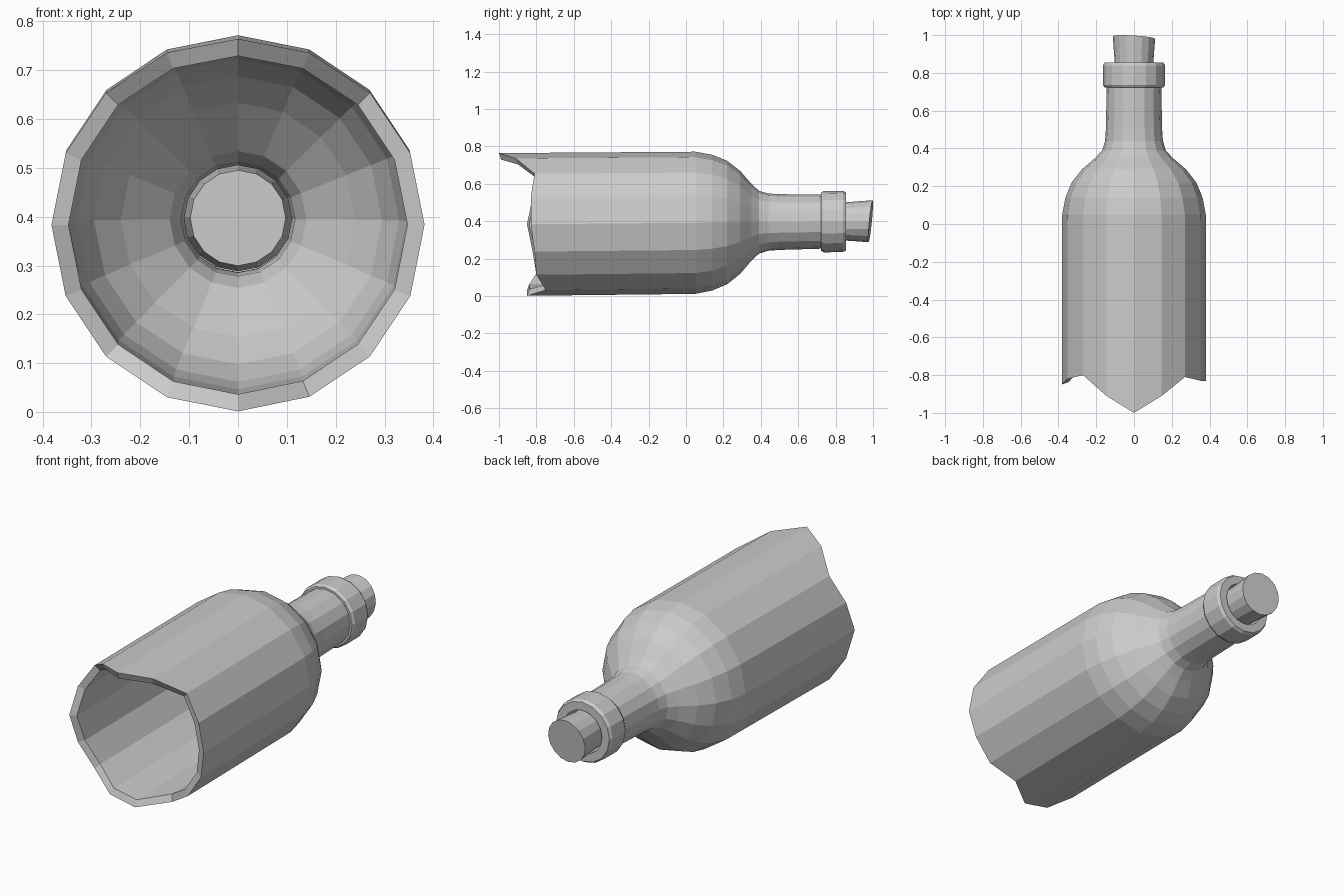
import bpy, bmesh
from math import sin, cos, pi

if "Cube" in bpy.data.objects:
    bpy.data.objects.remove(bpy.data.objects["Cube"])

SIDES = 16


def axis_z(y):
    """Height of the slightly tilted bottle axis."""
    return 0.391 + 0.009 * y


def lathe(name, profile, offsets=None, closed=True):
    """Spin (y, radius) points round the bottle axis, clockwise from the top.
    offsets maps a profile index to a function giving y for each side."""
    offsets = offsets or {}
    bm = bmesh.new()
    rings = []
    for i, (y, r) in enumerate(profile):
        ring = []
        for k in range(SIDES):
            a = 2 * pi * k / SIDES
            yy = offsets[i](k, a) if i in offsets else y
            ring.append(bm.verts.new((r * sin(a), yy, axis_z(yy) + r * cos(a))))
        rings.append(ring)
    pairs = list(zip(rings, rings[1:]))
    if closed:
        pairs.append((rings[-1], rings[0]))
    else:
        bm.faces.new(rings[0])
        bm.faces.new(rings[-1])
    for p, q in pairs:
        for k in range(SIDES):
            n = (k + 1) % SIDES
            bm.faces.new((p[k], p[n], q[n], q[k]))
    bmesh.ops.recalc_face_normals(bm, faces=bm.faces)
    mesh = bpy.data.meshes.new(name)
    bm.to_mesh(mesh)
    bm.free()
    obj = bpy.data.objects.new(name, mesh)
    bpy.context.collection.objects.link(obj)
    return obj


# Jagged broken edge: y of each side, clockwise from the top
broken = [-1.0, -0.91, -0.81, -0.83, -0.83, -0.81, -0.80, -0.75,
          -0.85, -0.85, -0.80, -0.82, -0.85, -0.82, -0.80, -0.91]

# Glass body with outer wall, shoulder, neck and inner wall
outer = [(-0.85, 0.382), (0.05, 0.38), (0.14, 0.363), (0.22, 0.33),
         (0.29, 0.275), (0.35, 0.205), (0.39, 0.168), (0.44, 0.153),
         (0.50, 0.149), (0.845, 0.142)]
inner = [(0.845, 0.112), (0.50, 0.11), (0.42, 0.117), (0.37, 0.14),
         (0.33, 0.18), (0.27, 0.24), (0.20, 0.295), (0.12, 0.33),
         (0.04, 0.345), (-0.85, 0.347)]
last = len(outer) + len(inner) - 1
lathe("broken_bottle", outer + inner,
      {0: lambda k, a: broken[k],
       last: lambda k, a: broken[k] + 0.012})

# Collar at the mouth
lathe("mouth_collar", [(0.722, 0.135), (0.722, 0.155), (0.735, 0.164),
                       (0.84, 0.164), (0.855, 0.155), (0.855, 0.112),
                       (0.84, 0.112), (0.74, 0.135)])

# Cork with a slanted end
lathe("cork", [(0.70, 0.098), (0.85, 0.102), (0.99, 0.112)],
      {2: lambda k, a: 0.987 + 0.011 * cos(a) - 0.007 * sin(a)},
      closed=False)
